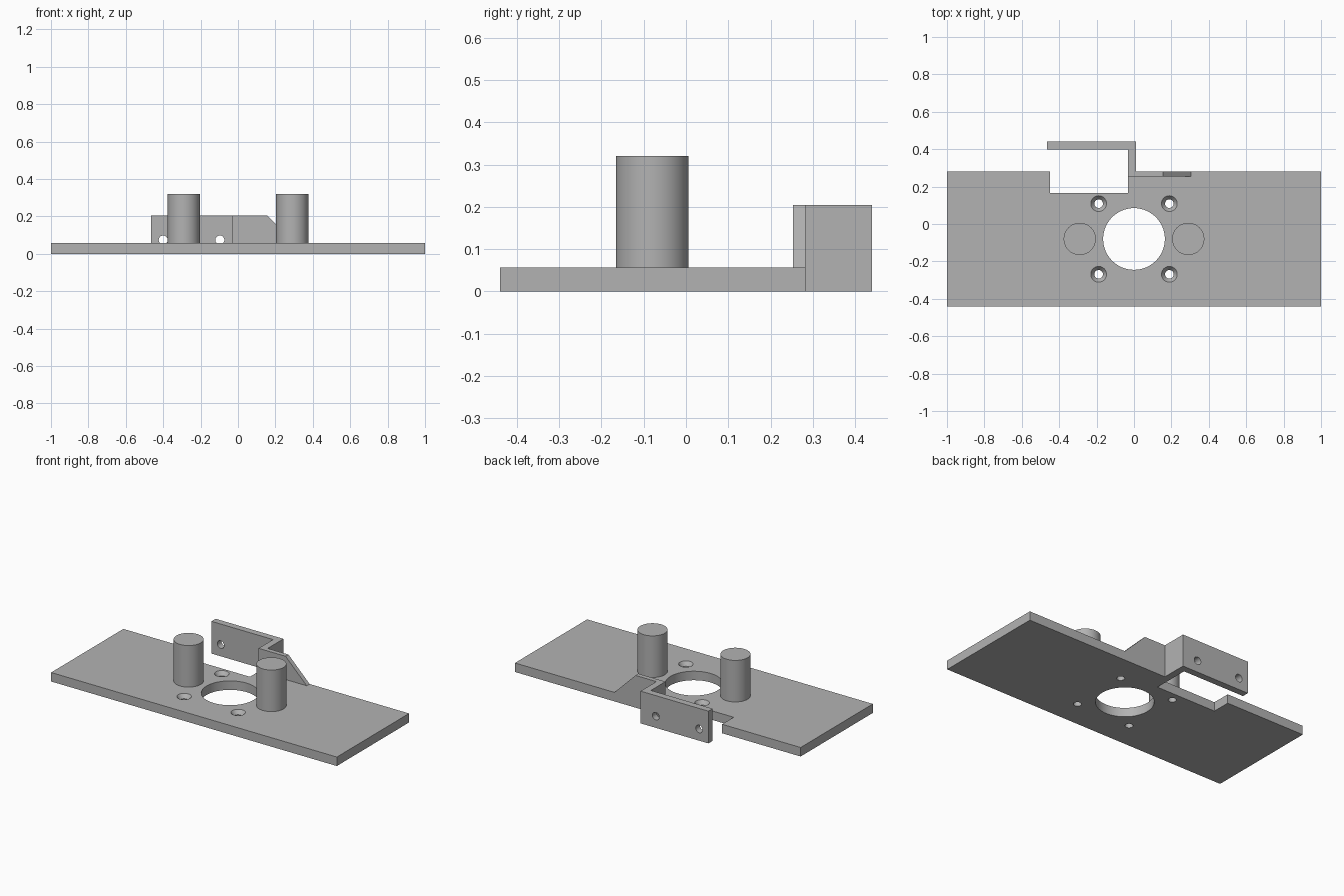
import bpy
import bmesh
from mathutils import Matrix, Vector

cube = bpy.data.objects.get("Cube")
if cube:
    bpy.data.objects.remove(cube, do_unlink=True)

grey = bpy.data.materials.new("plain grey")
grey.use_nodes = True
COLOUR = (0.45, 0.45, 0.45, 1)
grey.diffuse_color = COLOUR
grey.node_tree.nodes["Principled BSDF"].inputs["Base Color"].default_value = COLOUR

THICK, BACK, WALL_TOP = 0.057, 0.282, 0.204
HUB_Y = -0.08


def make_object(name, bm):
    bmesh.ops.recalc_face_normals(bm, faces=bm.faces)
    mesh = bpy.data.meshes.new(name)
    bm.to_mesh(mesh)
    bm.free()
    mesh.materials.append(grey)
    obj = bpy.data.objects.new(name, mesh)
    bpy.context.collection.objects.link(obj)
    return obj


def prism(name, points, direction):
    """Extrude a flat outline along a direction."""
    bm = bmesh.new()
    face = bm.faces.new([bm.verts.new(p) for p in points])
    result = bmesh.ops.extrude_face_region(bm, geom=[face], use_keep_orig=True)
    verts = [v for v in result["geom"] if isinstance(v, bmesh.types.BMVert)]
    bmesh.ops.translate(bm, verts=verts, vec=Vector(direction))
    return make_object(name, bm)


def cylinder(name, centre, r_low, r_high, depth, axis="Z", sides=64):
    bm = bmesh.new()
    matrix = Matrix.Translation(centre)
    if axis == "Y":
        matrix = matrix @ Matrix.Rotation(1.570796, 4, "X")
    bmesh.ops.create_cone(bm, cap_ends=True, segments=sides, radius1=r_low,
                          radius2=r_high, depth=depth, matrix=matrix)
    return make_object(name, bm)


def select(obj):
    bpy.ops.object.select_all(action="DESELECT")
    obj.select_set(True)
    bpy.context.view_layer.objects.active = obj


def cut(obj, cutter):
    select(obj)
    mod = obj.modifiers.new("hole", "BOOLEAN")
    mod.operation = "DIFFERENCE"
    mod.solver = "EXACT"
    mod.object = cutter
    bpy.ops.object.modifier_apply(modifier=mod.name)
    bpy.data.objects.remove(cutter, do_unlink=True)


def smooth(obj):
    select(obj)
    bpy.ops.object.shade_smooth_by_angle(angle=0.52)


# Base plate with a rectangular notch in its rear edge
outline = [(-1, -0.44), (1, -0.44), (1, BACK), (-0.033, BACK),
           (-0.033, 0.166), (-0.45, 0.166), (-0.45, BACK), (-1, BACK)]
plate = prism("base_plate", [(x, y, 0) for x, y in outline], (0, 0, THICK))

# Central bore and four countersunk screw holes
cut(plate, cylinder("bore_cutter", (0, HUB_Y, 0), 0.165, 0.165, 0.5))
SINK = 0.025
for x in (-0.189, 0.189):
    for y in (HUB_Y - 0.189, HUB_Y + 0.189):
        cut(plate, cylinder("screw_cutter", (x, y, 0), 0.023, 0.023, 0.5, sides=32))
        cut(plate, cylinder("countersink_cutter", (x, y, THICK - SINK / 2 + 0.0005),
                            0.023, 0.043, SINK + 0.001, sides=32))
smooth(plate)

# Two round posts beside the bore
for side, x in (("right", -0.29), ("left", 0.29)):
    post = cylinder(side + "_post", (x, HUB_Y, (THICK + 0.32) / 2),
                    0.086, 0.086, 0.32 - THICK)
    smooth(post)

# L-shaped bracket standing behind the plate
corner = [(-0.465, 0.44), (0.01, 0.44), (0.01, BACK), (-0.033, BACK),
          (-0.033, 0.398), (-0.465, 0.398)]
bracket = prism("rear_bracket", [(x, y, 0) for x, y in corner], (0, 0, WALL_TOP))
for x in (-0.40, -0.097):
    cut(bracket, cylinder("bracket_cutter", (x, 0.42, 0.074), 0.024, 0.024, 0.2,
                          axis="Y", sides=32))
smooth(bracket)

# Sloped rib tying the bracket to the plate
rib = [(-0.033, THICK), (0.304, THICK), (0.156, WALL_TOP), (-0.033, WALL_TOP)]
prism("bracket_rib", [(x, 0.253, z) for x, z in rib], (0, BACK - 0.253, 0))
